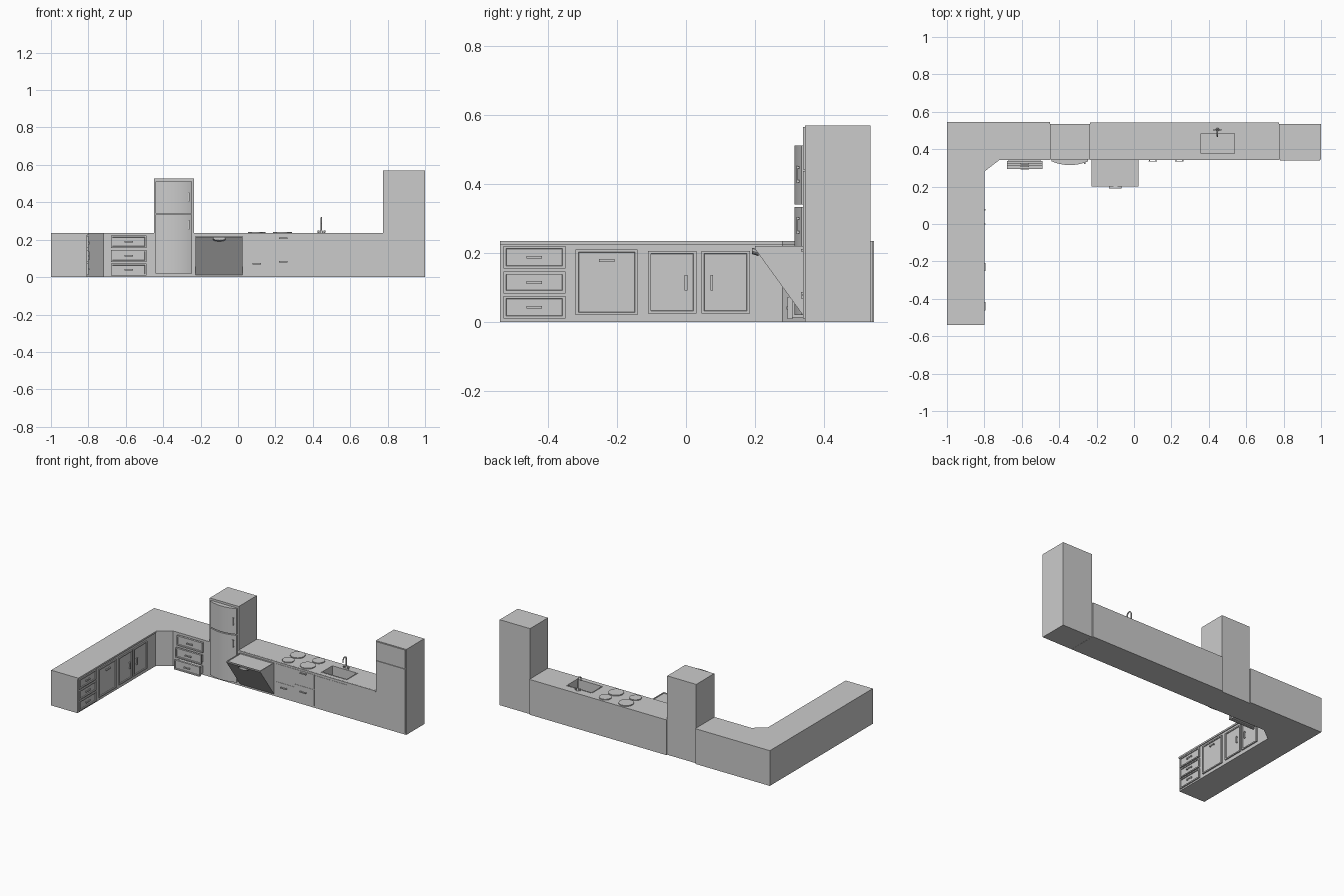
import bpy, bmesh, math
from mathutils import Vector

if "Cube" in bpy.data.objects:
    bpy.data.objects.remove(bpy.data.objects["Cube"])


def finish(name, bm, smooth=False):
    bmesh.ops.recalc_face_normals(bm, faces=bm.faces[:])
    me = bpy.data.meshes.new(name)
    bm.to_mesh(me)
    bm.free()
    ob = bpy.data.objects.new(name, me)
    bpy.context.collection.objects.link(ob)
    if smooth:
        bpy.context.view_layer.objects.active = ob
        ob.select_set(True)
        bpy.ops.object.shade_smooth_by_angle(angle=math.radians(35))
        ob.select_set(False)
    return ob


def add_box(bm, lo, hi):
    vs = bmesh.ops.create_cube(bm, size=1)["verts"]
    for v in vs:
        v.co = Vector([(a + b) / 2 + c * (b - a) for a, b, c in zip(lo, hi, v.co)])
    return vs


def box(name, lo, hi):
    bm = bmesh.new()
    add_box(bm, lo, hi)
    return finish(name, bm)


def prism(name, pts, vec, smooth=False):
    bm = bmesh.new()
    f = bm.faces.new([bm.verts.new(p) for p in pts])
    r = bmesh.ops.extrude_face_region(bm, geom=[f])
    bmesh.ops.translate(bm, vec=vec, verts=[e for e in r["geom"] if isinstance(e, bmesh.types.BMVert)])
    return finish(name, bm, smooth)


# (across, outward, up) mapped to the world for the two cabinet fronts
FRONT = lambda p: Vector((p[0], 0.345 - p[1], p[2]))
ARM = lambda p: Vector((-0.806 + p[1], p[0], p[2]))


def panel(name, to_world, u0, u1, z0, z1, out=0.008, back=-0.002, frame=0.011):
    """Framed door or drawer front with a recessed centre."""
    bm = bmesh.new()
    add_box(bm, (u0, back, z0), (u1, out, z1))
    if frame:
        f = max(bm.faces, key=lambda f: f.calc_center_median().y)
        bmesh.ops.inset_individual(bm, faces=[f], thickness=frame)
        bmesh.ops.inset_individual(bm, faces=[f], thickness=0.002, depth=-0.005)
    for v in bm.verts:
        v.co = to_world(v.co)
    return finish(name, bm)


def handle(name, to_world, u, z, base, length=0.045, upright=False, reach=0.009):
    """Bar handle on two posts."""
    bm = bmesh.new()
    h, t = length / 2, 0.004

    def part(a0, a1, n0, n1):
        if upright:
            add_box(bm, (u - t, n0, z + a0), (u + t, n1, z + a1))
        else:
            add_box(bm, (u + a0, n0, z - t), (u + a1, n1, z + t))
    part(-h, h, base + reach - 0.004, base + reach)
    for s in (-1, 1):
        c = s * (h - 0.005)
        part(c - 0.003, c + 0.003, base - 0.002, base + reach - 0.003)
    for v in bm.verts:
        v.co = to_world(v.co)
    return finish(name, bm)


def disc(bm, x, y, z0, z1, r, r2=None, seg=32):
    vs = bmesh.ops.create_cone(bm, cap_ends=True, segments=seg, radius1=r,
                               radius2=r if r2 is None else r2, depth=z1 - z0)["verts"]
    bmesh.ops.translate(bm, verts=vs, vec=(x, y, (z0 + z1) / 2))


def l_shape(name, x, y, z0, z1):
    pts = [(-1, -0.54), (x, -0.54), (x, 0.28), (-0.72, y), (-0.45, y), (-0.45, 0.545), (-1, 0.545)]
    prism(name, [(a, b, z0) for a, b in pts], (0, 0, z1 - z0))


# L-shaped corner counter
l_shape("corner_cabinet", -0.806, 0.345, 0, 0.224)
l_shape("corner_worktop", -0.80, 0.342, 0.224, 0.235)

# Side arm: drawers, appliance door, two cupboard doors
for i, (a, b) in enumerate([(0.01, 0.075), (0.083, 0.146), (0.155, 0.22)]):
    panel(f"arm_drawer_{i}", ARM, -0.53, -0.35, a, b)
    handle(f"arm_drawer_handle_{i}", ARM, -0.44, (a + b) / 2, 0.003)
panel("arm_wide_door", ARM, -0.32, -0.14, 0.02, 0.21)
handle("arm_wide_door_handle", ARM, -0.23, 0.178, 0.003)
for i, (a, b, h) in enumerate([(-0.11, 0.03, 0.0), (0.045, 0.185, 0.075)]):
    panel(f"arm_cupboard_door_{i}", ARM, a, b, 0.024, 0.206)
    handle(f"arm_cupboard_handle_{i}", ARM, h, 0.114, 0.003, upright=True)

# Three drawers pulled out in steps
for i, (a, b, out) in enumerate([(0.008, 0.072, 0.05), (0.082, 0.146, 0.036), (0.156, 0.222, 0.022)]):
    panel(f"open_drawer_{i}", FRONT, -0.68, -0.49, a, b, out, out - 0.014)
    box(f"open_drawer_box_{i}", (-0.67, 0.355 - out, a + 0.005), (-0.50, 0.36, b - 0.012))
    handle(f"open_drawer_handle_{i}", FRONT, -0.585, (a + b) / 2, out - 0.005)

# Refrigerator with bowed doors
box("fridge_body", (-0.45, 0.345, 0), (-0.236, 0.535, 0.526))
for i, (a, b) in enumerate([(0.02, 0.334), (0.341, 0.512)]):
    arc = []
    for k in range(17):
        t = k / 8 - 1
        arc.append((-0.343 + 0.097 * t, 0.315 + 0.02 * t * t, a))
    prism(f"fridge_door_{i}", [(-0.44, 0.346, a)] + arc + [(-0.246, 0.346, a)], (0, 0, b - a), True)
for i, z in enumerate((0.28, 0.428)):
    handle(f"fridge_handle_{i}", FRONT, -0.264, z, 0.016, 0.05, True)

# Long counter with sink basin sunk into its top
bm = bmesh.new()
add_box(bm, (-0.236, 0.345, 0), (0.775, 0.543, 0.235))
for co, no in (((0.358, 0, 0), (1, 0, 0)), ((0.538, 0, 0), (1, 0, 0)),
               ((0, 0.377, 0), (0, 1, 0)), ((0, 0.483, 0), (0, 1, 0))):
    bmesh.ops.bisect_plane(bm, geom=bm.verts[:] + bm.edges[:] + bm.faces[:], plane_co=co, plane_no=no)
f = min(bm.faces, key=lambda f: (f.calc_center_median() - Vector((0.448, 0.43, 0.235))).length)
r = bmesh.ops.extrude_face_region(bm, geom=[f])
bmesh.ops.translate(bm, vec=(0, 0, -0.08), verts=[e for e in r["geom"] if isinstance(e, bmesh.types.BMVert)])
if f.is_valid:
    bm.faces.remove(f)
finish("long_counter", bm)
box("long_worktop_edge", (-0.236, 0.341, 0.226), (0.775, 0.346, 0.2345))

# Sink rim
bm = bmesh.new()
for lo, hi in (((0.352, 0.371), (0.544, 0.377)), ((0.352, 0.483), (0.544, 0.489)),
               ((0.352, 0.377), (0.358, 0.483)), ((0.538, 0.377), (0.544, 0.483))):
    add_box(bm, (*lo, 0.233), (*hi, 0.237))
finish("sink_rim", bm)

# Tap: curved spout, base and two knobs
cu = bpy.data.curves.new("tap_spout", "CURVE")
cu.dimensions = "3D"
cu.bevel_depth = 0.004
cu.bevel_resolution = 2
cu.use_fill_caps = True
pts = [(0.505, 0.236), (0.505, 0.295)]
pts += [(0.487 + 0.018 * math.cos(k * math.pi / 8), 0.297 + 0.02 * math.sin(k * math.pi / 8)) for k in range(9)]
pts += [(0.469, 0.285)]
sp = cu.splines.new("POLY")
sp.points.add(len(pts) - 1)
for p, (y, z) in zip(sp.points, pts):
    p.co = (0.446, y, z, 1)
bpy.context.collection.objects.link(bpy.data.objects.new("tap_spout", cu))
bm = bmesh.new()
disc(bm, 0.446, 0.505, 0.234, 0.25, 0.009, 0.006, 16)
for s in (-1, 1):
    disc(bm, 0.446 + s * 0.016, 0.503, 0.234, 0.248, 0.004, 0.006, 12)
finish("tap_base_and_knobs", bm, True)

# Hob plates
for i, (x, y, rad) in enumerate([(0.095, 0.395, 0.037), (0.10, 0.487, 0.046),
                                 (0.235, 0.40, 0.047), (0.25, 0.493, 0.038)]):
    bm = bmesh.new()
    disc(bm, x, y, 0.234, 0.241, rad)
    finish(f"hob_plate_{i}", bm, True)

# Flat fronts, sink doors and handles on the long counter
for i, (a, b, c, d) in enumerate([(0.035, 0.172, 0.012, 0.1), (0.178, 0.322, 0.012, 0.12),
                                  (0.178, 0.322, 0.126, 0.22), (0.035, 0.172, 0.106, 0.22),
                                  (0.33, 0.446, 0.014, 0.217), (0.45, 0.566, 0.014, 0.217)]):
    panel(f"counter_front_{i}", FRONT, a, b, c, d, 0.002, frame=0)
for i, (u, z) in enumerate([(0.10, 0.072), (0.243, 0.208), (0.243, 0.083)]):
    handle(f"counter_handle_{i}", FRONT, u, z, 0.002)

# Tilted-open dishwasher
dish = prism("dishwasher_door", [(-0.226, 0.346, 0.01), (-0.226, 0.346, 0.22),
                                 (-0.226, 0.2, 0.22), (-0.226, 0.2, 0.212)], (0.251, 0, 0))
bm = bmesh.new()
bm.from_mesh(dish.data)
f = max(bm.faces, key=lambda f: f.calc_center_median().z)
bmesh.ops.inset_individual(bm, faces=[f], thickness=0.008)
bmesh.ops.inset_individual(bm, faces=[f], thickness=0.001, depth=-0.004)
bm.to_mesh(dish.data)
bm.free()
pull = [(-0.1 + 0.033 * math.cos(k * math.pi / 8), 0.191, 0.206 + 0.009 * math.sin(k * math.pi / 8))
        for k in range(16)]
prism("dishwasher_handle", pull, (0, 0.02, -0.006))

# Tall end cabinet with two doors
box("tall_cabinet", (0.776, 0.345, 0), (1.0, 0.535, 0.57))
panel("tall_lower_door", FRONT, 0.781, 0.995, 0.01, 0.438, 0.005, frame=0)
panel("tall_upper_door", FRONT, 0.781, 0.995, 0.442, 0.566, 0.005, frame=0)
